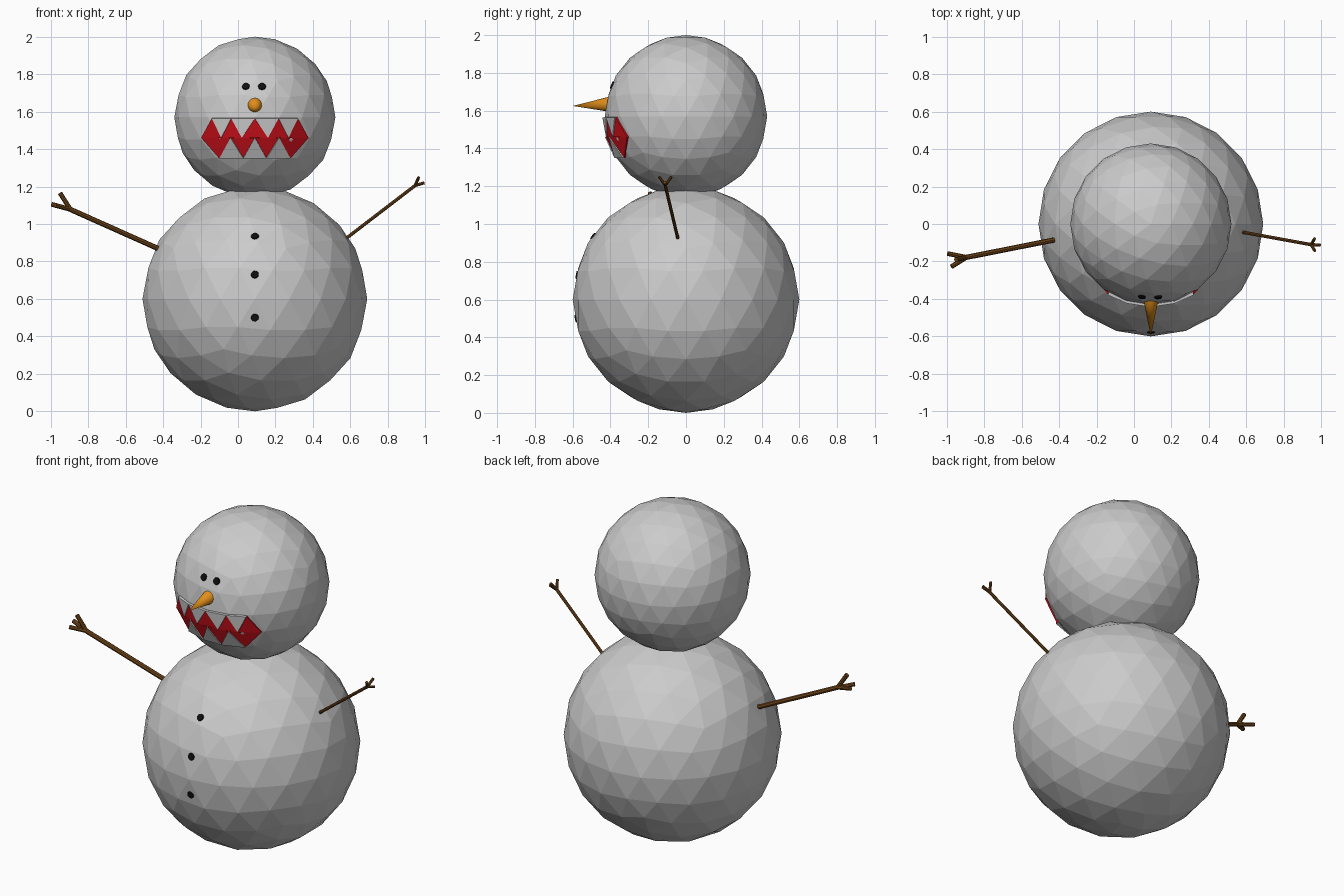
import bpy, bmesh
from math import sqrt
from mathutils import Vector

if "Cube" in bpy.data.objects:
    bpy.data.objects.remove(bpy.data.objects["Cube"])

CX, HEAD_Z, HEAD_R, BODY_R = 0.09, 1.57, 0.43, 0.6


def material(name, rgb):
    m = bpy.data.materials.new(name)
    m.diffuse_color = (*rgb, 1)
    m.use_nodes = True
    m.node_tree.nodes["Principled BSDF"].inputs["Base Color"].default_value = m.diffuse_color
    return m


RED = material("red", (0.6, 0.005, 0.01))
BLACK = material("black", (0.005, 0.005, 0.005))
ORANGE = material("orange", (0.75, 0.27, 0.01))
BROWN = material("brown", (0.16, 0.06, 0.01))


def ball(name, r, z):
    bpy.ops.mesh.primitive_ico_sphere_add(subdivisions=3, radius=r, location=(CX, 0, z))
    ob = bpy.context.object
    ob.name = name
    return ob


def rod(name, a, b, r1, r2, mat, sides=8):
    a, b = Vector(a), Vector(b)
    d = b - a
    bpy.ops.mesh.primitive_cone_add(vertices=sides, radius1=r1, radius2=r2, depth=d.length,
                                    location=(a + b) / 2)
    ob = bpy.context.object
    ob.name = name
    ob.rotation_euler = d.to_track_quat('Z', 'Y').to_euler()
    ob.data.materials.append(mat)
    return ob


# Snowballs
body = ball("body", BODY_R, BODY_R)
head = ball("head", HEAD_R, HEAD_Z)


# Pebbles: thin discs laid on the faceted snow
def pebble(name, target, x, z):
    hit, loc, nor, _ = target.ray_cast(Vector((x - CX, -2, z - target.location.z)), Vector((0, 1, 0)))
    p = loc + Vector((CX, 0, target.location.z))
    rod(name, p - nor * 0.006, p + nor * 0.006, 0.023, 0.019, BLACK, 12)


bpy.context.view_layer.update()
for i, x in enumerate((0.042, 0.128)):
    pebble(f"eye_{i}", head, x, 1.735)
for i, z in enumerate((0.935, 0.73, 0.50)):
    pebble(f"button_{i}", body, CX, z)

# Nose
nose = rod("nose", (CX, -0.38, 1.635), (CX, -0.6, 1.625), 0.045, 0, ORANGE, 16)
bpy.context.view_layer.objects.active = nose
bpy.ops.object.shade_smooth_by_angle()


# Mouth: triangles wrapped on the head
def wrapped_triangles(name, tris, r, thickness, mat=None):
    bm = bmesh.new()
    for tri in tris:
        pts = [(CX + x, -sqrt(r * r - x * x - (z - HEAD_Z) ** 2), z) for x, z in tri]
        f = bm.faces.new([bm.verts.new(p) for p in pts])
        f.normal_update()
        if f.normal.y > 0:
            f.normal_flip()
    me = bpy.data.meshes.new(name)
    bm.to_mesh(me)
    bm.free()
    ob = bpy.data.objects.new(name, me)
    bpy.context.collection.objects.link(ob)
    if mat:
        me.materials.append(mat)
    s = ob.modifiers.new("thickness", 'SOLIDIFY')
    s.thickness = thickness
    s.offset = -1


TOP, MID, LOW = 1.564, 1.46, 1.35
upper_tips = [-0.23, -0.127, 0, 0.127, 0.23]
upper_base = [-0.287, -0.18, -0.07, 0.07, 0.18, 0.287]
lower_tips = [-0.19, -0.062, 0.062, 0.19]
lower_base = [-0.287, -0.13, 0, 0.13, 0.287]

gaps, teeth = [], []
for tips, base, z in ((upper_tips, upper_base, TOP), (lower_tips, lower_base, LOW)):
    gaps += [((a, MID), (b, MID), (t, z)) for a, b, t in zip(base, base[1:], tips)]
    teeth += [((a, z), (b, z), (t, MID)) for a, b, t in zip(tips, tips[1:], base[1:])]
wrapped_triangles("mouth", gaps, 0.438, 0.012, RED)
wrapped_triangles("teeth", teeth, 0.443, 0.02)


# Twig arms with three prongs each
def arm(name, start, fork, prongs, r):
    rod(name, start, fork, r, r, BROWN)
    for i, tip in enumerate(prongs):
        rod(f"{name}_prong_{i}", fork, tip, r * 0.9, r * 0.9, BROWN)


arm("left_arm", (-0.40, -0.08, 0.857), (-0.895, -0.178, 1.078),
    [(-0.995, -0.158, 1.105), (-0.975, -0.228, 1.10), (-0.95, -0.19, 1.165)], 0.014)
arm("right_arm", (0.56, -0.04, 0.91), (0.945, -0.11, 1.205),
    [(0.965, -0.077, 1.25), (0.965, -0.143, 1.25), (0.995, -0.112, 1.22)], 0.009)
